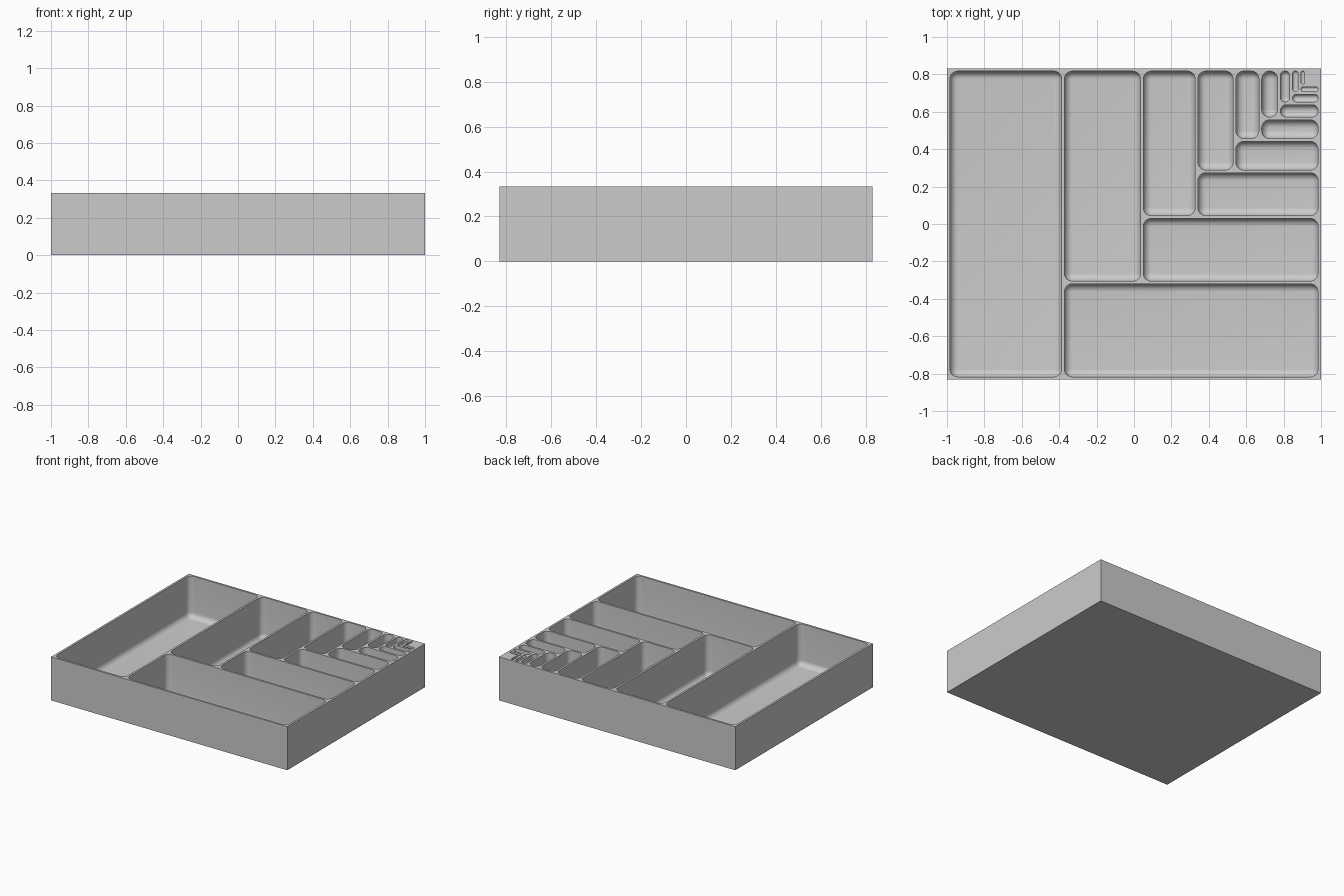
import bpy, bmesh, math

if "Cube" in bpy.data.objects:
    bpy.data.objects.remove(bpy.data.objects["Cube"])

HEIGHT, FLOOR, GAP = 0.333, 0.0167, 0.0155
RIGHT, BACK = 0.984, 0.817
RADIUS, STEPS = 0.042, 8

# Successive start lines of the shrinking compartments
XS = [-0.984, -0.372, 0.05, 0.342, 0.545, 0.683, 0.783, 0.848, 0.893, 0.928]
YS = [-0.817, -0.305, 0.045, 0.289, 0.457, 0.572, 0.653, 0.709, 0.749]

grey = bpy.data.materials.new("plain grey")
grey.use_nodes = True
grey.diffuse_color = (0.6, 0.6, 0.6, 1)
grey.node_tree.nodes["Principled BSDF"].inputs["Base Color"].default_value = (0.6, 0.6, 0.6, 1)


def make_object(name, bm):
    mesh = bpy.data.meshes.new(name)
    bmesh.ops.recalc_face_normals(bm, faces=bm.faces)
    bm.to_mesh(mesh)
    bm.free()
    mesh.materials.append(grey)
    obj = bpy.data.objects.new(name, mesh)
    bpy.context.collection.objects.link(obj)
    return obj


def rounded_ring(bm, x0, x1, y0, y1, r, inset, z):
    """Loop of vertices round a rectangle with rounded corners."""
    ring = []
    corners = [(x1 - r, y1 - r), (x0 + r, y1 - r), (x0 + r, y0 + r), (x1 - r, y0 + r)]
    for k, (cx, cy) in enumerate(corners):
        for i in range(STEPS + 1):
            a = math.pi / 2 * (k + i / STEPS)
            ring.append(bm.verts.new((cx + (r - inset) * math.cos(a),
                                      cy + (r - inset) * math.sin(a), z)))
    return ring


def add_pocket(bm, x0, x1, y0, y1):
    """Solid pocket shape with upright rounded corners and a filleted floor."""
    r = min(RADIUS, 0.49 * min(x1 - x0, y1 - y0))
    levels = [(0, HEIGHT + 0.05)]
    for i in range(STEPS + 1):
        a = math.pi / 2 * i / STEPS
        levels.append((r * (1 - math.cos(a)), FLOOR + r * (1 - math.sin(a))))
    rings = [rounded_ring(bm, x0, x1, y0, y1, r, d, z) for d, z in levels]
    n = len(rings[0])
    for upper, lower in zip(rings, rings[1:]):
        for i in range(n):
            j = (i + 1) % n
            bm.faces.new((upper[i], lower[i], lower[j], upper[j]))
    bm.faces.new(rings[0])
    bm.faces.new(rings[-1])


# Tray block
bm = bmesh.new()
bmesh.ops.create_cube(bm, size=1)
for v in bm.verts:
    v.co = (v.co.x * 2, v.co.y * 1.664, (v.co.z + 0.5) * HEIGHT)
tray = make_object("compartment_tray", bm)

# Pockets: upright ones towards the back, flat ones towards the right
bm = bmesh.new()
for i, y in enumerate(YS):
    add_pocket(bm, XS[i], XS[i + 1] - GAP, y, BACK)
    if i + 1 < len(YS):
        add_pocket(bm, XS[i + 1], RIGHT, y, YS[i + 1] - GAP)
bmesh.ops.remove_doubles(bm, verts=bm.verts, dist=0.00001)
cutter = make_object("pocket_cutter", bm)
cutter.hide_render = True

# Carve the pockets out of the block
cut = tray.modifiers.new("pockets", "BOOLEAN")
cut.operation = "DIFFERENCE"
cut.solver = "EXACT"
cut.object = cutter
bpy.ops.object.select_all(action="DESELECT")
bpy.context.view_layer.objects.active = tray
tray.select_set(True)
bpy.ops.object.modifier_apply(modifier=cut.name)
bpy.data.objects.remove(cutter)
bpy.ops.object.shade_smooth_by_angle(angle=math.radians(30))
